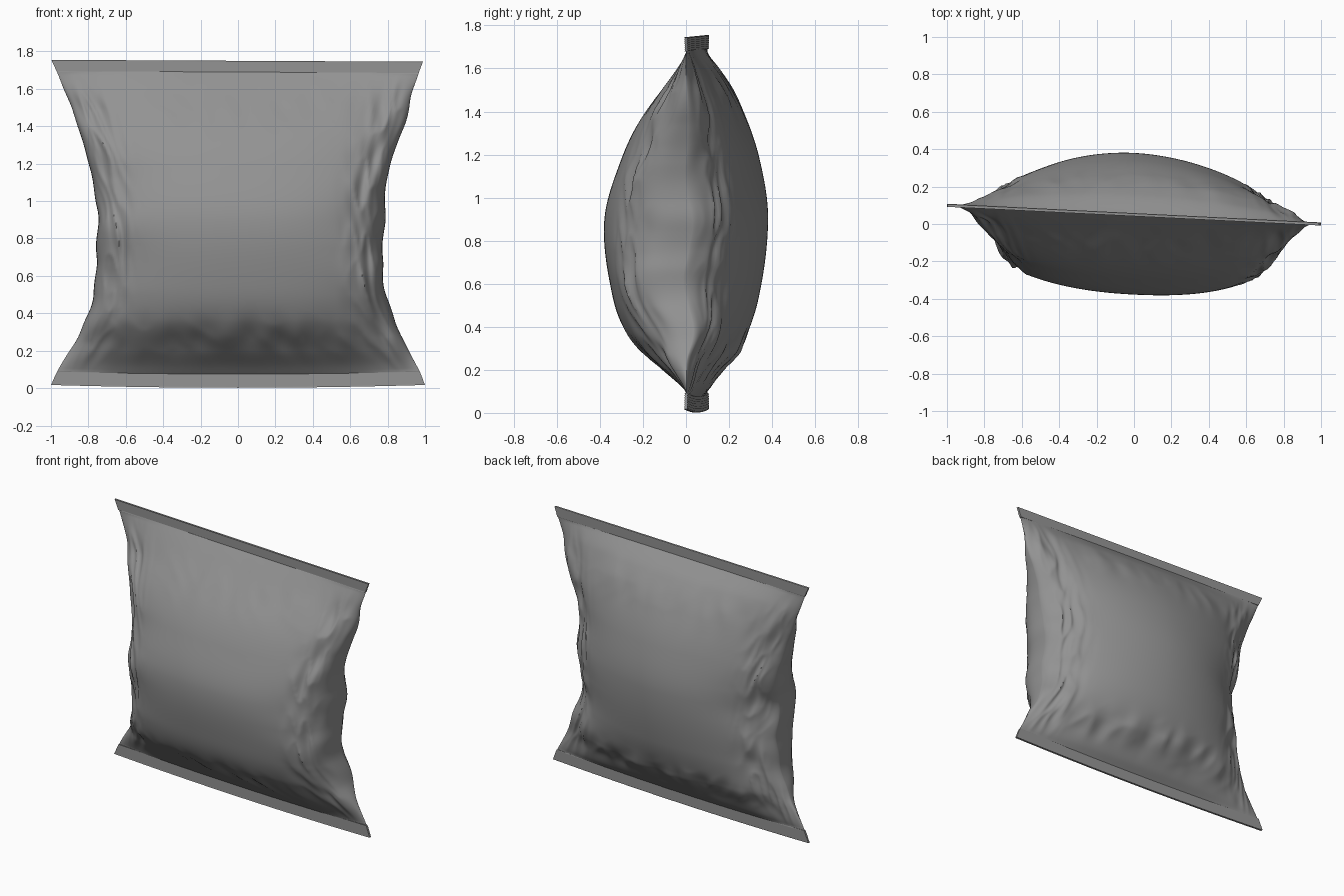
import bpy, bmesh, math
from mathutils import Vector, noise

if "Cube" in bpy.data.objects:
    bpy.data.objects.remove(bpy.data.objects["Cube"])

SEAL_LOW, SEAL_HIGH, TOP = 0.075, 1.685, 1.745

film = bpy.data.materials.new("dark_grey_film")
film.diffuse_color = (.29, .29, .29, 1)
film.use_nodes = True
film.node_tree.nodes["Principled BSDF"].inputs["Base Color"].default_value = film.diffuse_color


def curve(points):
    """Smooth interpolation through (z, value) points."""
    def slope(i):
        a, b = points[max(i - 1, 0)], points[min(i + 1, len(points) - 1)]
        return (b[1] - a[1]) / (b[0] - a[0])

    def f(z):
        z = min(max(z, points[0][0]), points[-1][0])
        i = 0
        while i < len(points) - 2 and z > points[i + 1][0]:
            i += 1
        (z0, v0), (z1, v1) = points[i], points[i + 1]
        h = z1 - z0
        t = (z - z0) / h
        return ((2*t**3 - 3*t*t + 1) * v0 + (t**3 - 2*t*t + t) * h * slope(i)
                + (3*t*t - 2*t**3) * v1 + (t**3 - t*t) * h * slope(i + 1))
    return f


# Half widths and half depths up the height of the bag
left = curve([(0, 1), (.08, .965), (.26, .865), (.465, .78), (.74, .752),
              (1.08, .772), (1.43, .865), (1.65, .955), (1.75, 1)])
right = curve([(0, 1), (.08, .97), (.29, .865), (.53, .785), (.8, .78),
               (1.0, .785), (1.22, .82), (1.41, .89), (1.65, .955), (1.75, .99)])
front = curve([(SEAL_LOW, .008), (.12, .055), (.2, .15), (.37, .32), (.58, .395),
               (.9, .425), (1.18, .345), (1.37, .25), (1.6, .075), (SEAL_HIGH, .008)])
back = curve([(SEAL_LOW, .008), (.12, .055), (.2, .115), (.3, .2), (.53, .285),
              (.9, .33), (1.18, .29), (1.41, .21), (1.58, .11), (SEAL_HIGH, .008)])


def n3(a, b, c):
    return noise.noise(Vector((a, b, c)))


def end_lift(z, x):
    """Seals bow slightly: corners of the bottom rise, the top leans."""
    return .015 * x * x * max(0, 1 - z / .4) + (.005 - .005 * x) * max(0, min(1, (z - 1.4) / .25))


def bag_point(z, u, side):
    """Point on the film; u runs -1..1 across, side is -1 front, +1 back."""
    w = left(z) if u < 0 else right(z)
    a = min(abs(u), 1)
    puff = max(0, min(1, (z - SEAL_LOW) / .2, (SEAL_HIGH - z) / .2))
    end = min(1, abs(z - .875) / .8) ** 4
    seed = 3 if u < 0 else 9
    # crumpled side edges
    x = u * w + puff * a**6 * math.copysign(.018, u) * n3(z * 6, seed, side * a * (1 - a) * 8)
    y = .05 - .05 * x + puff * a**4 * .045 * n3(z * 4, seed + 5, 0)
    # pillow section, boxier at the front
    if side < 0:
        d = front(z) * max(0, 1 - a**2.2) ** (.3 + .4 * end)
    else:
        d = back(z) * max(0, 1 - a**1.9) ** (.64 + .1 * end)
    # long folds and fine creases near the sides
    edge = math.exp(-((a - .92) / .13) ** 2) * (1 - a**8)
    fold = .05 * n3(z * 4.5, u * 9, side * 4 + seed)
    crease = .05 * (.25 - abs(n3(z * 5 + u * 6, u * 14, side * 3 + seed)))
    d += puff * edge * (fold + crease)
    # puckers above and below the seals
    pucker = math.exp(-((z - .25) / .1) ** 2) + .35 * math.exp(-((z - 1.5) / .12) ** 2)
    wave = n3(x * 8, z * 3, side * 7) + .8 * (.25 - abs(n3(x * 7 + z * 3, z * 5, side * 2)))
    d += puff * pucker * (1 - a**4) * .03 * wave
    d = max(d, .006 * (1 - a**20))
    return Vector((x, y + side * d, z + end_lift(z, u)))


def seal_point(z, u, side, row):
    """Flat strip with fine horizontal crimps."""
    x = u * (left(z) if u < 0 else right(z))
    crimp = .0013 if row % 2 else -.0013
    return Vector((x, .05 - .05 * x + side * .007 + crimp, z + end_lift(z, u)))


def make_part(name, rows, columns, point, capped):
    """Closed loops of front and back points, stacked and bridged."""
    bm = bmesh.new()
    us = [-math.cos(math.pi * i / columns) for i in range(columns + 1)]
    loops = []
    for r, z in enumerate(rows):
        ring = [bm.verts.new(point(z, u, -1, r)) for u in us]
        ring += [bm.verts.new(point(z, u, 1, r)) for u in reversed(us)]
        loops.append(ring)
    n = len(loops[0])
    for a, b in zip(loops, loops[1:]):
        for i in range(n):
            j = (i + 1) % n
            bm.faces.new((a[i], a[j], b[j], b[i]))
    if capped:
        for ring in (loops[0], loops[-1]):
            for i in range(columns):
                bm.faces.new((ring[i], ring[i + 1], ring[n - 2 - i], ring[n - 1 - i]))
    bmesh.ops.remove_doubles(bm, verts=bm.verts, dist=.00005)
    bmesh.ops.recalc_face_normals(bm, faces=bm.faces)
    mesh = bpy.data.meshes.new(name)
    bm.to_mesh(mesh)
    bm.free()
    mesh.materials.append(film)
    obj = bpy.data.objects.new(name, mesh)
    bpy.context.collection.objects.link(obj)
    bpy.ops.object.select_all(action='DESELECT')
    obj.select_set(True)
    bpy.context.view_layer.objects.active = obj
    bpy.ops.object.shade_smooth_by_angle(angle=math.radians(60))
    return obj


def span(a, b, count):
    return [a + (b - a) * i / count for i in range(count + 1)]


# Puffed body of the bag
make_part("bag_body", span(SEAL_LOW, SEAL_HIGH, 150), 130,
          lambda z, u, s, r: bag_point(z, u, s), False)

# Crimped seals along both ends
make_part("bottom_seal", span(.002, SEAL_LOW + .005, 14), 60, seal_point, True)
make_part("top_seal", span(SEAL_HIGH - .005, TOP, 14), 60, seal_point, True)
